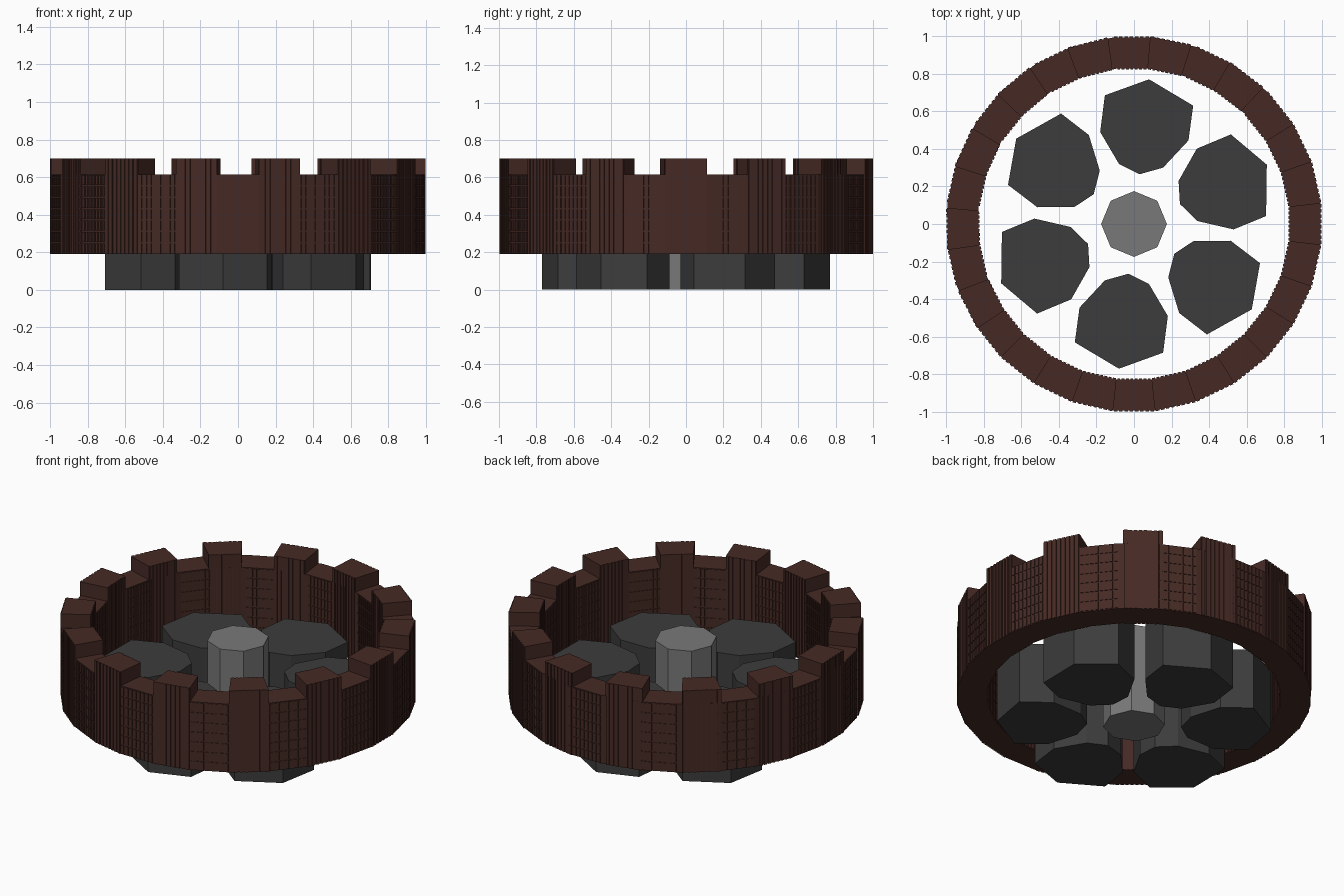
import bpy, bmesh, math
from mathutils import Matrix, Vector

if "Cube" in bpy.data.objects:
    bpy.data.objects.remove(bpy.data.objects["Cube"])


def material(name, color):
    m = bpy.data.materials.new(name)
    m.diffuse_color = (*color, 1)
    m.use_nodes = True
    m.node_tree.nodes["Principled BSDF"].inputs["Base Color"].default_value = m.diffuse_color
    return m


def prism(bm, pts, z0, z1, turn=0.0):
    """Extrude a counter-clockwise outline from z0 to z1, turned about z."""
    rot = Matrix.Rotation(turn, 3, 'Z')
    lo = [bm.verts.new(rot @ Vector((x, y, z0))) for x, y in pts]
    hi = [bm.verts.new(rot @ Vector((x, y, z1))) for x, y in pts]
    bm.faces.new(lo[::-1])
    bm.faces.new(hi)
    n = len(pts)
    for i in range(n):
        j = (i + 1) % n
        bm.faces.new((lo[i], lo[j], hi[j], hi[i]))


def finish(bm, name, mat):
    mesh = bpy.data.meshes.new(name)
    bm.to_mesh(mesh)
    bm.free()
    mesh.materials.append(mat)
    ob = bpy.data.objects.new(name, mesh)
    bpy.context.collection.objects.link(ob)
    return ob


def rect(x0, x1, y0, y1):
    return [(x0, y0), (x1, y0), (x1, y1), (x0, y1)]


brown = material("dark_brown", (0.061, 0.023, 0.018))
dark = material("dark_grey", (0.045, 0.045, 0.045))
grey = material("mid_grey", (0.19, 0.19, 0.19))

# Ring sizes
COUNT = 14
HALF = math.pi / COUNT / 2
R_OUT, R_IN = 0.999, 0.832
Z0, Z_GAP, Z_TOP = 0.19, 0.615, 0.70
LIP = 0.005
c, s = math.cos(HALF), math.sin(HALF)
wedge = [(R_IN * c, -R_IN * s), (R_OUT * c, -R_OUT * s),
         (R_OUT * c, R_OUT * s), (R_IN * c, R_IN * s)]

# Plain wall of the ring: 28 flat sides
bm = bmesh.new()
loops = []
for r, z in ((R_IN, Z0), (R_OUT, Z0), (R_OUT, Z_GAP), (R_IN, Z_GAP)):
    loops.append([bm.verts.new((r * math.cos((2 * k + 1) * HALF),
                                r * math.sin((2 * k + 1) * HALF), z))
                  for k in range(2 * COUNT)])
for a in range(4):
    A, B = loops[a], loops[(a + 1) % 4]
    for k in range(2 * COUNT):
        n = (k + 1) % (2 * COUNT)
        bm.faces.new((A[k], B[k], B[n], A[n]))
bmesh.ops.recalc_face_normals(bm, faces=bm.faces)
finish(bm, "ring_wall", brown)

# Raised blocks on every second side; one half of the ring sits slightly turned
bm = bmesh.new()
for k in range(COUNT):
    turn = 4 * HALF * k
    if 2 <= k <= 8:
        turn += math.radians(1.5)
    prism(bm, wedge, Z_GAP, Z_TOP, turn)
finish(bm, "ring_blocks", brown)

# Shallow ribs: full height under the blocks, split into rows under the gaps
bm = bmesh.new()
RIBS, ROWS = 8, 7
for k in range(2 * COUNT):
    tall = k % 2 == 0
    rows = 1 if tall else ROWS
    top = Z_TOP if tall else Z_GAP
    step = (top - Z0) / rows
    turn = 2 * HALF * k
    if 4 <= k <= 16 and tall:
        turn += math.radians(1.5)
    for face_r, x0, x1 in ((R_OUT, R_OUT * c - 0.01, R_OUT * c + LIP),
                           (R_IN, R_IN * c - LIP, R_IN * c + 0.01)):
        pitch = 2 * face_r * s / RIBS
        for i in range(RIBS):
            y = (i + 0.5 - RIBS / 2) * pitch
            for r in range(rows):
                za = Z0 + r * step + (0 if tall else 0.004)
                zb = Z0 + (r + 1) * step - (0 if tall else 0.004)
                prism(bm, rect(x0, x1, y - pitch * 0.32, y + pitch * 0.32),
                      za, zb, turn)
finish(bm, "ring_ribs", brown)

# Six identical stones around the centre
stone = [(0.08, 0.77), (-0.155, 0.685), (-0.18, 0.49), (-0.08, 0.32),
         (0.03, 0.265), (0.155, 0.30), (0.29, 0.445), (0.315, 0.63)]
for i in range(6):
    bm = bmesh.new()
    prism(bm, stone, 0, 0.38, i * math.pi / 3)
    finish(bm, f"stone_{i + 1}", dark)

# Eight-sided centre post
bm = bmesh.new()
post = [(0.175 * math.cos(i * math.pi / 4), 0.175 * math.sin(i * math.pi / 4))
        for i in range(8)]
prism(bm, post, 0, 0.56)
finish(bm, "centre_post", grey)
